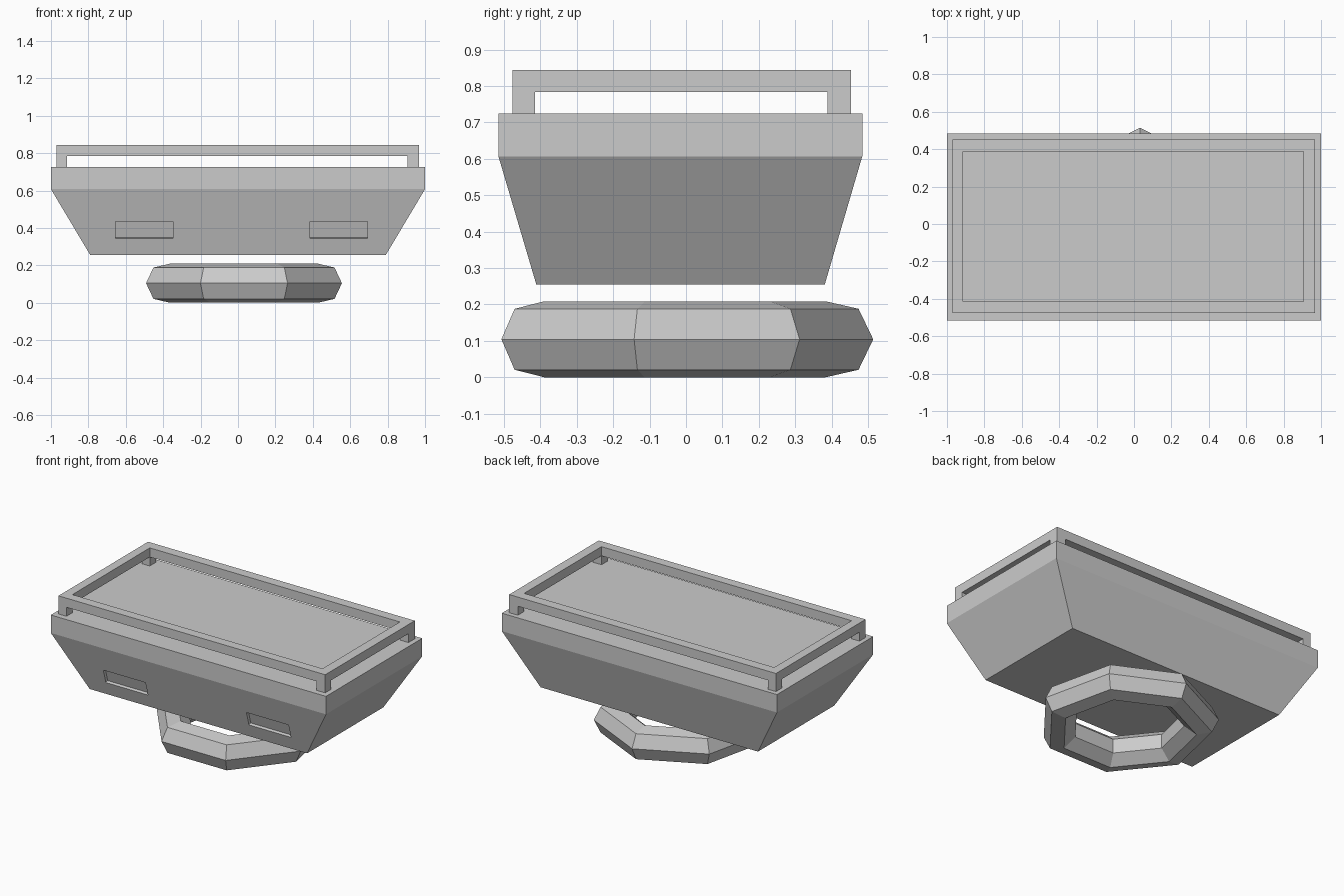
import bpy, bmesh, math

if "Cube" in bpy.data.objects:
    bpy.data.objects.remove(bpy.data.objects["Cube"])


def loft(name, rects, closed=False):
    """Skin rectangles (x0, x1, y0, y1, z); cap the ends, or close into a frame."""
    bm = bmesh.new()
    rings = [[bm.verts.new(p) for p in ((x0, y0, z), (x1, y0, z), (x1, y1, z), (x0, y1, z))]
             for x0, x1, y0, y1, z in rects]
    pairs = list(zip(rings, rings[1:]))
    if closed:
        pairs.append((rings[-1], rings[0]))
    else:
        bm.faces.new(rings[0])
        bm.faces.new(rings[-1])
    for a, b in pairs:
        for i in range(4):
            j = (i + 1) % 4
            bm.faces.new((a[i], a[j], b[j], b[i]))
    bmesh.ops.recalc_face_normals(bm, faces=bm.faces)
    mesh = bpy.data.meshes.new(name)
    bm.to_mesh(mesh)
    bm.free()
    obj = bpy.data.objects.new(name, mesh)
    bpy.context.collection.objects.link(obj)
    return obj


# Tapered hull with an upright upper band
hull = loft("hull", [(-0.79, 0.79, -0.411, 0.381, 0.255),
                     (-1.0, 1.0, -0.515, 0.484, 0.607),
                     (-1.0, 1.0, -0.515, 0.484, 0.725)])

# Two shallow windows sunk into the sloping front
slope = math.atan2(0.104, 0.352)
for x in (-0.501, 0.539):
    bpy.ops.mesh.primitive_cube_add(size=1, location=(x, -0.451, 0.3895),
                                    rotation=(slope, 0, 0))
    cutter = bpy.context.object
    cutter.name = "window_cutter"
    cutter.hide_render = True
    cutter.scale = (0.306, 0.04, 0.092 / math.cos(slope))
    cut = hull.modifiers.new("window", 'BOOLEAN')
    cut.operation = 'DIFFERENCE'
    cut.solver = 'EXACT'
    cut.object = cutter
    bpy.context.view_layer.objects.active = hull
    bpy.ops.object.modifier_apply(modifier=cut.name)
    bpy.data.objects.remove(cutter)

# Railing frame around the deck
OUT = (-0.971, 0.968, -0.477, 0.453)
INN = (-0.913, 0.905, -0.415, 0.388)
RAIL_LOW, RAIL_TOP, DECK = 0.784, 0.844, 0.725
loft("rail", [(*OUT, RAIL_LOW), (*OUT, RAIL_TOP), (*INN, RAIL_TOP), (*INN, RAIL_LOW)],
     closed=True)

# Corner posts carrying the railing
for xs in ((OUT[0], INN[0]), (INN[1], OUT[1])):
    for ys in ((OUT[2], INN[2]), (INN[3], OUT[3])):
        loft("rail_post", [(*xs, *ys, DECK), (*xs, *ys, RAIL_LOW)])

# Seven-sided ring floating under the hull
bpy.ops.mesh.primitive_torus_add(major_segments=7, minor_segments=7,
                                 major_radius=0.43, minor_radius=0.107,
                                 location=(0.032, -0.023, 0.1045),
                                 rotation=(0, 0, math.pi / 2))
bpy.context.object.name = "base_ring"
